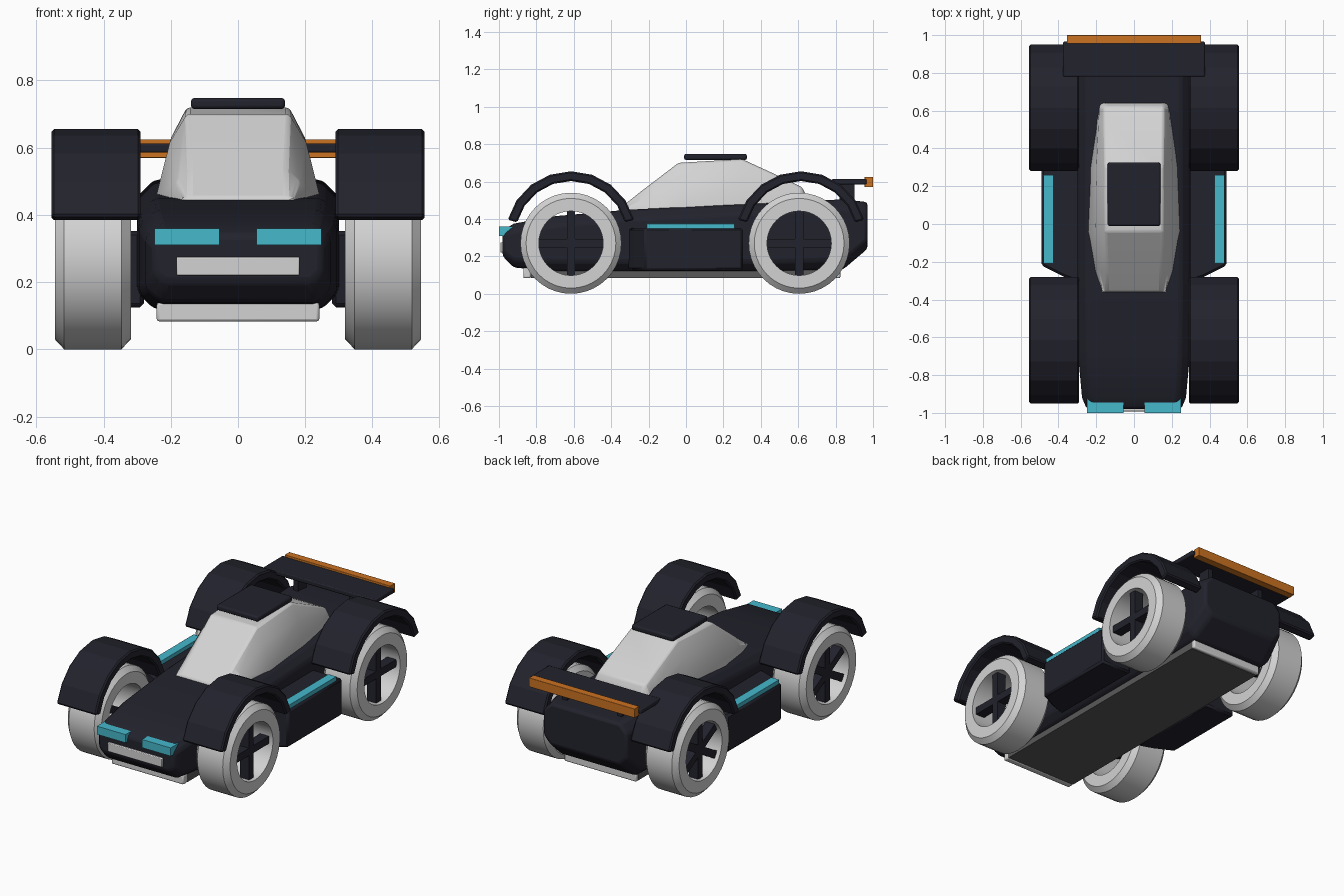
import bpy, bmesh, math
from mathutils import Matrix

cube = bpy.data.objects.get("Cube")
if cube:
    bpy.data.objects.remove(cube, do_unlink=True)


def material(name, r, g, b):
    m = bpy.data.materials.new(name)
    m.use_nodes = True
    m.diffuse_color = (r, g, b, 1)
    m.node_tree.nodes["Principled BSDF"].inputs["Base Color"].default_value = (r, g, b, 1)
    return m


DARK = material("dark navy", .016, .016, .026)
LIGHT = material("light grey", .65, .65, .65)
FLOOR = material("floor grey", .1, .1, .1)
CYAN = material("cyan light", .06, .48, .6)
ORANGE = material("orange", .6, .17, .015)


def finish(name, bm, mat, bevel=0, segments=2, smooth=True):
    bmesh.ops.recalc_face_normals(bm, faces=bm.faces)
    mesh = bpy.data.meshes.new(name)
    bm.to_mesh(mesh)
    bm.free()
    mesh.materials.append(mat)
    ob = bpy.data.objects.new(name, mesh)
    bpy.context.collection.objects.link(ob)
    if smooth:
        bpy.ops.object.select_all(action='DESELECT')
        ob.select_set(True)
        bpy.context.view_layer.objects.active = ob
        bpy.ops.object.shade_smooth_by_angle(angle=math.radians(30))
    if bevel:
        mod = ob.modifiers.new("rounded edges", 'BEVEL')
        mod.width, mod.segments = bevel, segments
        mod.limit_method, mod.angle_limit = 'ANGLE', math.radians(25)
    return ob


def loft(rings, closed=False):
    """Skin equal-length rings of points; cap the ends unless closed."""
    bm = bmesh.new()
    rows = [[bm.verts.new(p) for p in ring] for ring in rings]
    n = len(rows[0])
    pairs = list(zip(rows, rows[1:])) + ([(rows[-1], rows[0])] if closed else [])
    for a, b in pairs:
        for i in range(n):
            j = (i + 1) % n
            bm.faces.new((a[i], a[j], b[j], b[i]))
    if not closed:
        bm.faces.new(rows[0])
        bm.faces.new(rows[-1])
    return bm


def box(name, mat, x, y, z, bevel=0):
    rings = [[(x[0], yy, z[0]), (x[1], yy, z[0]), (x[1], yy, z[1]), (x[0], yy, z[1])] for yy in y]
    return finish(name, loft(rings), mat, bevel)


def side_prism(name, mat, x, profile, bevel=0):
    return finish(name, loft([[(xx, y, z) for y, z in profile] for xx in x]), mat, bevel, 1)


def mirrored(half):
    return half + [(-x, y, z) for x, y, z in reversed(half)]


# Main body: chamfered sections running from nose to tail
def body_ring(y, w, z0, z1, c):
    return mirrored([(w - c, y, z0), (w, y, z0 + c), (w, y, z1 - c), (w - c, y, z1)])


body = [(-.98, .25, .2, .34, .03), (-.92, .275, .14, .375, .04), (-.7, .295, .12, .415, .05),
        (-.3, .3, .12, .45, .05), (.45, .3, .12, .485, .05), (.84, .3, .13, .505, .05),
        (.97, .28, .24, .49, .05)]
finish("body", loft([body_ring(*s) for s in body]), DARK, .015)


# Canopy: tapered cabin with raked front and rear
def canopy_ring(y, w, top, wt):
    low = .4
    mid = low + (top - low) * .72
    return mirrored([(w, y, low), (w, y, .45), (wt + (w - wt) * .4, y, max(mid, .45)), (wt * .87, y, top)])


canopy = [(-.36, .165, .452, .165), (-.25, .205, .54, .165), (-.04, .245, .7, .175),
          (.3, .235, .72, .175), (.55, .2, .605, .18), (.62, .185, .57, .18), (.64, .18, .53, .17)]
finish("canopy", loft([canopy_ring(*s) for s in canopy]), LIGHT, .01)
box("roof_hatch", DARK, (-.14, .14), (-.01, .325), (.715, .748), .01)

# Floor with pale end strips
box("floor_plate", FLOOR, (-.24, .24), (-.83, .8), (.085, .138))
box("front_splitter", LIGHT, (-.242, .242), (-.87, -.83), (.083, .14), .008)
box("rear_diffuser", LIGHT, (-.242, .242), (.8, .825), (.083, .14), .008)
box("nose_grille", LIGHT, (-.183, .183), (-.992, -.95), (.22, .275), .004)

# Rear wing
box("wing_plate", DARK, (-.375, .375), (.78, .965), (.585, .613), .006)
box("wing_lip", ORANGE, (-.355, .355), (.955, 1), (.57, .625), .002)


# Tyre: hollow chamfered tube turned about the axle
def tyre(name, x, y):
    hole, rim, tread, half, edge = .172, .24, .27, .113, .085
    profile = [(-half, hole), (-half, rim), (-edge, tread), (edge, tread), (half, rim), (half, hole)]
    rings = []
    for i in range(40):
        a = math.tau * i / 40
        rings.append([(x + px, y + r * math.sin(a), .27 + r * math.cos(a)) for px, r in profile])
    finish(name, loft(rings, closed=True), LIGHT)


# Spokes: crossing bars inside the tyre
def spokes(name, x, y, bars):
    bm = bmesh.new()
    for k in range(bars):
        turn = Matrix.Translation((x, y, .27)) @ Matrix.Rotation(math.pi * k / bars, 4, 'X')
        bmesh.ops.create_cube(bm, size=1, matrix=turn @ Matrix.Diagonal((.06, .045, .35, 1)))
    finish(name, bm, DARK, smooth=False)


# Fender: arched band over each wheel
def fender(name, x, y):
    steps = 8
    angles = [math.radians(15 + 150 * i / steps) for i in range(steps + 1)]
    arc = [(y + .35 * math.cos(a), .305 + .35 * math.sin(a)) for a in angles]
    arc += [(y + .298 * math.cos(a), .305 + .298 * math.sin(a)) for a in reversed(angles)]
    rings = [[(xx, yy, zz) for yy, zz in arc] for xx in x]
    finish(name, loft(rings), DARK, .008, 1, smooth=False)


for side, s in (("left", 1), ("right", -1)):
    def span(a, b):
        return tuple(sorted((s * a, s * b)))

    for end, y in (("front", -.615), ("rear", .605)):
        tag = f"{end}_{side}"
        tyre(f"tyre_{tag}", s * .432, y)
        spokes(f"spokes_{tag}", s * .49, y, 2 if s > 0 else 3)
        fender(f"fender_{tag}", span(.29, .555), y + (.01 if y > 0 else 0))

    # Side pod with tapered front, and its light strip
    plan = [(.28, -.31), (.37, -.28), (.49, -.22), (.49, .305), (.28, .305)]
    pod = loft([[(s * x, y, z) for x, y in plan] for z in (.125, .352)])
    finish(f"side_pod_{side}", pod, DARK, .012, 1)
    box(f"side_light_{side}", CYAN, span(.425, .48), (-.21, .26), (.345, .375), .002)

    # Headlight wedge and wing strut
    side_prism(f"headlight_{side}", CYAN, span(.055, .248),
               [(-1, .31), (-.94, .31), (-.91, .36), (-1, .36)])
    box(f"wing_strut_{side}", DARK, span(.17, .2), (.82, .9), (.48, .59))
